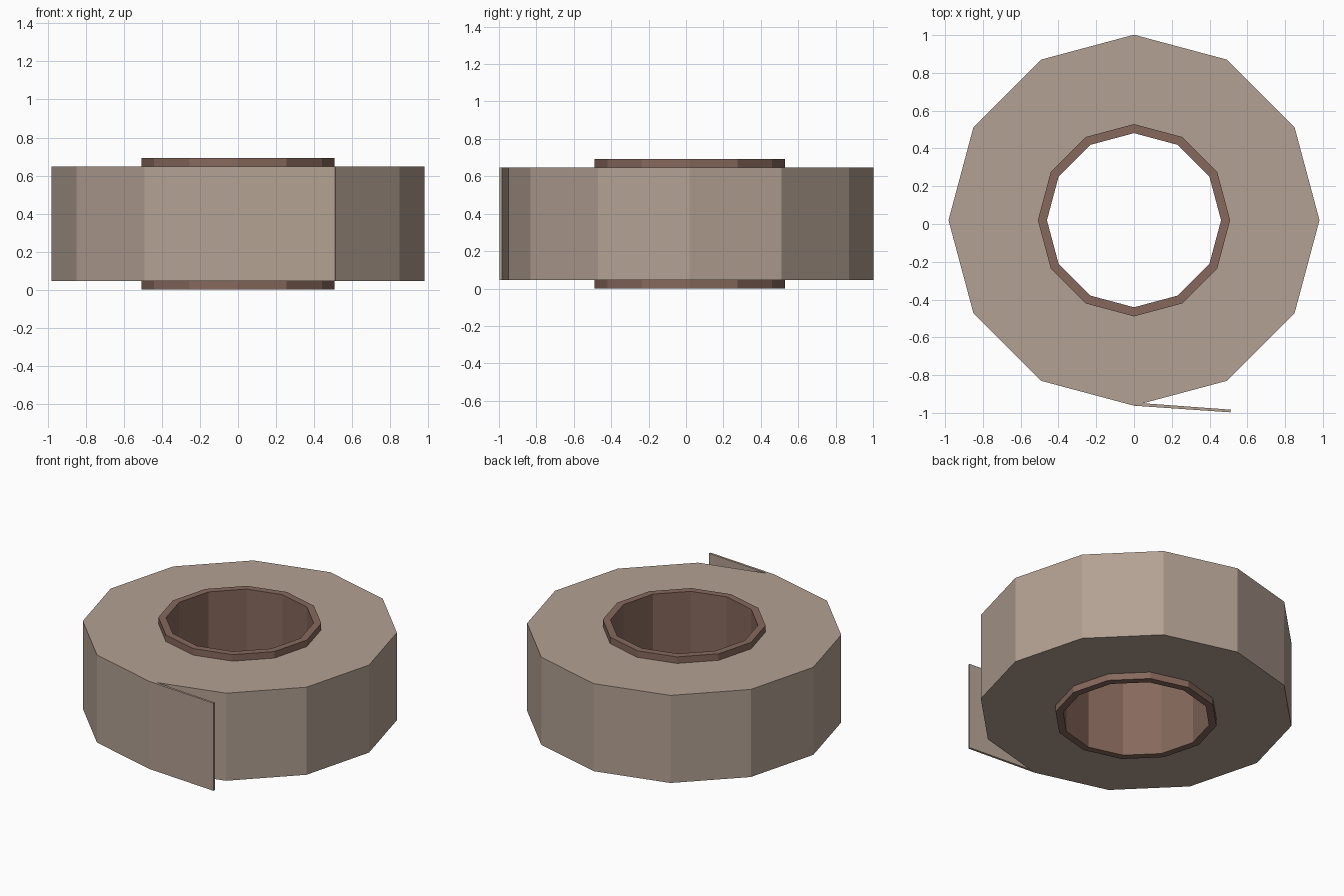
import bpy, bmesh
from math import sin, cos, pi

if "Cube" in bpy.data.objects:
    bpy.data.objects.remove(bpy.data.objects["Cube"])

SIDES = 12
CY = 0.02            # the roll sits slightly back to make room for the tail
Z0, Z1 = 0.046, 0.648


def material(name, rgb):
    m = bpy.data.materials.new(name)
    m.diffuse_color = (*rgb, 1)
    m.use_nodes = True
    m.node_tree.nodes["Principled BSDF"].inputs["Base Color"].default_value = m.diffuse_color
    return m


def finish(name, bm, mat):
    bmesh.ops.recalc_face_normals(bm, faces=bm.faces)
    me = bpy.data.meshes.new(name)
    bm.to_mesh(me)
    bm.free()
    me.materials.append(mat)
    ob = bpy.data.objects.new(name, me)
    bpy.context.collection.objects.link(ob)
    return ob


def ring(name, r_in, r_out, z0, z1, mat):
    """Twelve-sided hollow ring made by sweeping a rectangular section."""
    bm = bmesh.new()
    section = [(r_in, z0), (r_out, z0), (r_out, z1), (r_in, z1)]
    loops = []
    for i in range(SIDES):
        a = 2 * pi * i / SIDES
        loops.append([bm.verts.new((r * cos(a), CY + r * sin(a), z)) for r, z in section])
    for i in range(SIDES):
        a, b = loops[i], loops[(i + 1) % SIDES]
        for j in range(4):
            k = (j + 1) % 4
            bm.faces.new((a[j], b[j], b[k], a[k]))
    return finish(name, bm, mat)


def prism(name, outline, z0, z1, mat):
    bm = bmesh.new()
    face = bm.faces.new([bm.verts.new((x, y, z0)) for x, y in outline])
    top = bmesh.ops.extrude_face_region(bm, geom=[face], use_keep_orig=True)["geom"]
    bmesh.ops.translate(bm, vec=(0, 0, z1 - z0),
                        verts=[v for v in top if isinstance(v, bmesh.types.BMVert)])
    return finish(name, bm, mat)


tape_mat = material("tape_tan", (0.45, 0.355, 0.29))
core_mat = material("cardboard_brown", (0.24, 0.14, 0.108))

# Wound tape and the cardboard core standing proud at both ends
ring("tape_roll", 0.508, 0.982, Z0, Z1, tape_mat)
ring("cardboard_core", 0.461, 0.509, 0.0, 0.693, core_mat)

# Loose end peeling away from the lowest corner of the roll
prism("tape_tail", [(0.0, -0.962), (0.51, -0.997), (0.513, -0.983), (0.05, -0.949)],
      Z0, Z1, tape_mat)
